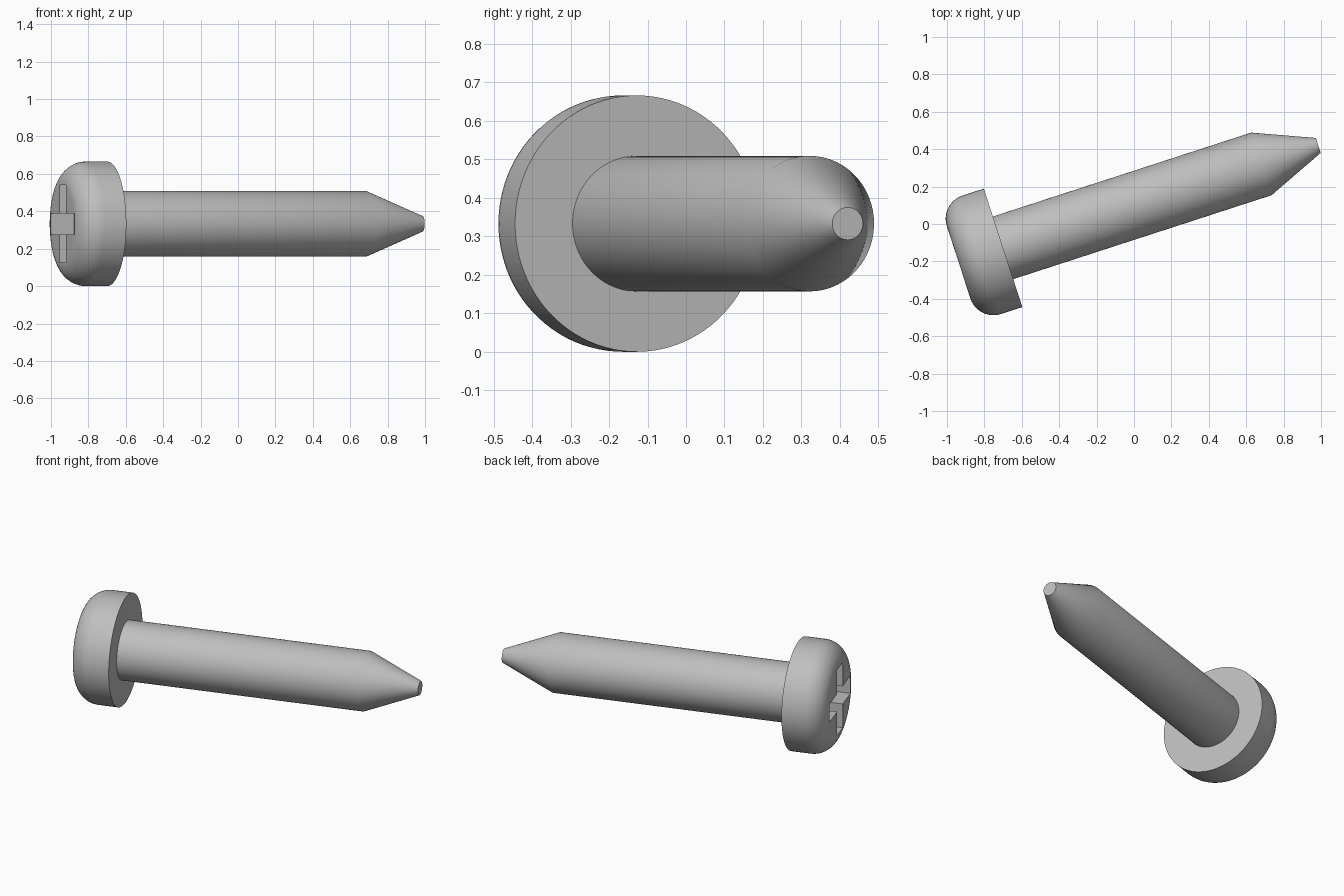
import bpy, bmesh
from math import sin, cos, pi, radians
from mathutils import Matrix, Vector

cube = bpy.data.objects.get("Cube")
if cube:
    bpy.data.objects.remove(cube, do_unlink=True)

# Screw axis: local z runs from the head (negative) to the tip (positive)
PLACE = (Matrix.Translation((-0.70, -0.1275, 0.333))
         @ Matrix.Rotation(radians(18), 4, 'Z')
         @ Matrix.Rotation(radians(90), 4, 'Y'))

steel = bpy.data.materials.new("grey steel")
steel.use_nodes = True
GREY = (0.52, 0.52, 0.52, 1)
steel.diffuse_color = GREY
steel.node_tree.nodes["Principled BSDF"].inputs["Base Color"].default_value = GREY


def finish(bm, name):
    bmesh.ops.recalc_face_normals(bm, faces=bm.faces)
    mesh = bpy.data.meshes.new(name)
    bm.to_mesh(mesh)
    bm.free()
    mesh.transform(PLACE)
    mesh.materials.append(steel)
    obj = bpy.data.objects.new(name, mesh)
    bpy.context.collection.objects.link(obj)
    return obj


def lathe(name, profile, steps=96):
    """Revolve (radius, height) points around the screw axis."""
    bm = bmesh.new()
    verts = [bm.verts.new((r, 0, z)) for r, z in profile]
    edges = [bm.edges.new(pair) for pair in zip(verts, verts[1:])]
    bmesh.ops.spin(bm, geom=verts + edges, cent=(0, 0, 0), axis=(0, 0, 1),
                   angle=2 * pi, steps=steps, use_duplicate=False)
    bmesh.ops.remove_doubles(bm, verts=bm.verts, dist=0.0001)
    return finish(bm, name)


def box(name, size, centre):
    bm = bmesh.new()
    bmesh.ops.create_cube(bm, size=1)
    bmesh.ops.scale(bm, vec=Vector(size), verts=bm.verts)
    bmesh.ops.translate(bm, vec=Vector(centre), verts=bm.verts)
    return finish(bm, name)


def activate(obj):
    bpy.ops.object.select_all(action='DESELECT')
    obj.select_set(True)
    bpy.context.view_layer.objects.active = obj


# Pan head: flat underside, short straight rim, rounded shoulder, flat face
FILLET, RIM = 0.13, 0.333
shoulder = [(RIM - FILLET + FILLET * cos(a), -0.12 - FILLET * sin(a))
            for a in (i * pi / 24 for i in range(13))]
head = lathe("head", [(0, 0), (RIM, 0)] + shoulder + [(0, -0.25)])

# Cross recess cut into the head
for name, size in (("slot_cutter_a", (0.414, 0.112, 0.26)),
                   ("slot_cutter_b", (0.112, 0.414, 0.26))):
    cutter = box(name, size, (0, 0, -0.25))
    cutter.hide_render = True
    cut = head.modifiers.new("cross_slot", 'BOOLEAN')
    cut.operation = 'DIFFERENCE'
    cut.solver = 'EXACT'
    cut.object = cutter
    activate(head)
    bpy.ops.object.modifier_apply(modifier=cut.name)
    bpy.data.objects.remove(cutter, do_unlink=True)

# Plain shaft with a blunt conical tip
shaft = lathe("shaft", [(0, -0.02), (0.176, -0.02), (0.176, 1.452),
                        (0.042, 1.772), (0, 1.772)])

for obj in (head, shaft):
    activate(obj)
    bpy.ops.object.shade_smooth_by_angle(angle=radians(30))
